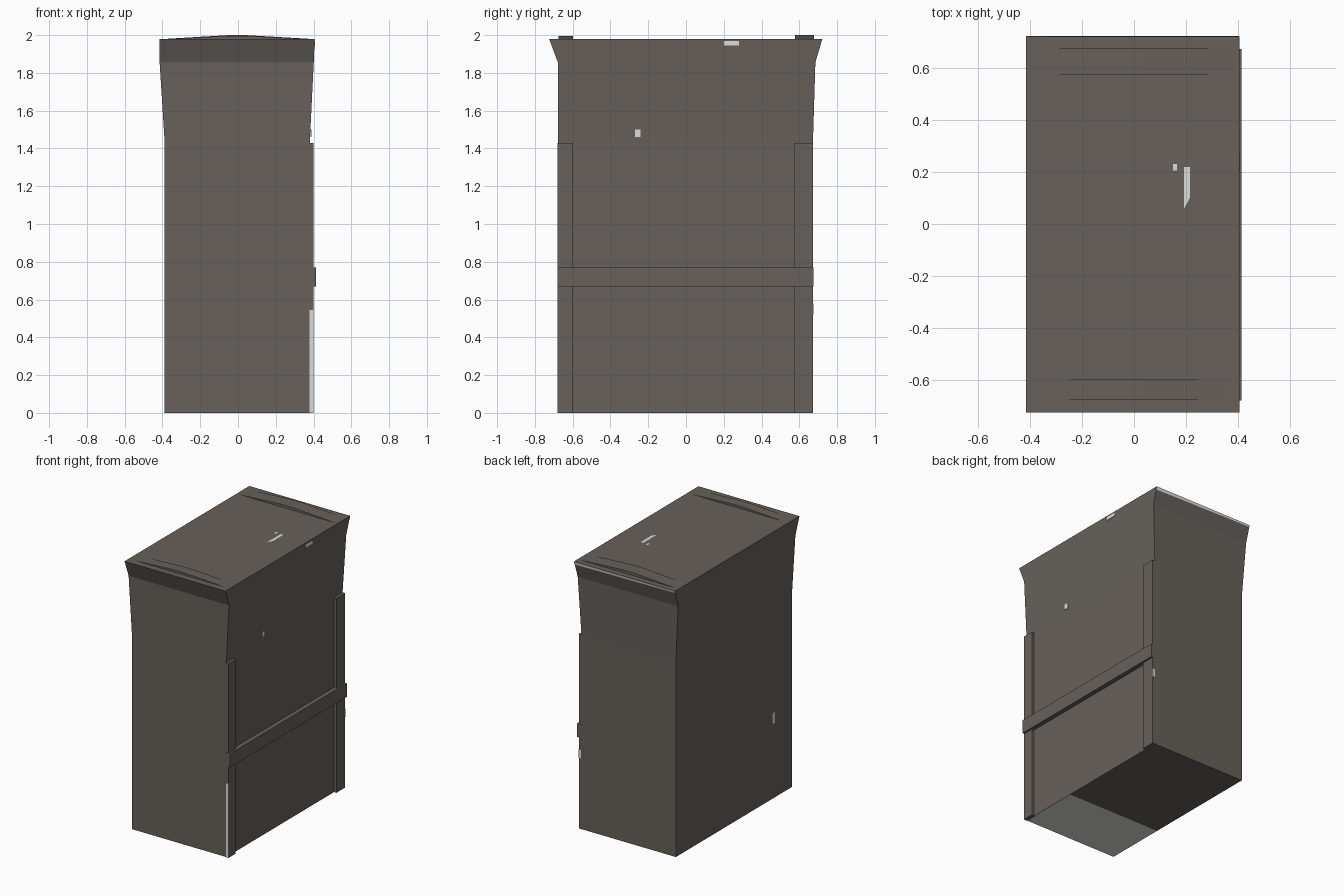
import bpy, bmesh
from mathutils import Vector

if "Cube" in bpy.data.objects:
    bpy.data.objects.remove(bpy.data.objects["Cube"])


def material(name, rgb):
    m = bpy.data.materials.new(name)
    m.diffuse_color = (*rgb, 1)
    m.use_nodes = True
    m.node_tree.nodes["Principled BSDF"].inputs["Base Color"].default_value = m.diffuse_color
    return m


BROWN = material("dark taupe", (0.135, 0.119, 0.106))
PALE = material("pale grey", (0.72, 0.72, 0.71))


def finish(name, bm, mats=(BROWN,)):
    bmesh.ops.recalc_face_normals(bm, faces=bm.faces)
    me = bpy.data.meshes.new(name)
    bm.to_mesh(me)
    bm.free()
    for m in mats:
        me.materials.append(m)
    ob = bpy.data.objects.new(name, me)
    bpy.context.collection.objects.link(ob)
    return ob


def box(name, lo, hi, mat=BROWN):
    bm = bmesh.new()
    bmesh.ops.create_cube(bm, size=1)
    for v in bm.verts:
        v.co = Vector([lo[i] if v.co[i] < 0 else hi[i] for i in range(3)])
    return finish(name, bm, (mat,))


def plate(name, corners, mat=PALE):
    bm = bmesh.new()
    bm.faces.new([bm.verts.new(c) for c in corners])
    return finish(name, bm, (mat,))


# main body: rectangular rings lofted upward, flaring at the top
rings = [  # x0, x1, y0, y1, z
    (-0.388, 0.38, -0.678, 0.672, 0.0),
    (-0.388, 0.38, -0.678, 0.672, 1.43),
    (-0.415, 0.401, -0.678, 0.685, 1.855),
    (-0.415, 0.406, -0.725, 0.722, 1.98),
]
bm = bmesh.new()
loops = []
for x0, x1, y0, y1, z in rings:
    loops.append([bm.verts.new(c) for c in
                  ((x0, y0, z), (x1, y0, z), (x1, y1, z), (x0, y1, z))])
for a, b in zip(loops, loops[1:]):
    for i in range(4):
        j = (i + 1) % 4
        bm.faces.new((a[i], a[j], b[j], b[i]))
bm.faces.new(loops[-1])
bottom = bm.faces.new(loops[0][::-1])
# pale front strip of the underside
bmesh.ops.bisect_plane(bm, geom=[bottom] + bottom.edges[:] + bottom.verts[:],
                       plane_co=(0, -0.22, 0), plane_no=(0, 1, 0))
for f in bm.faces:
    c = f.calc_center_median()
    if c.z < 0.001 and c.y < -0.22:
        f.material_index = 1
finish("body", bm, (BROWN, PALE))

# corner strips and rail on the right side
box("front_corner_strip", (0.37, -0.679, 0), (0.40, -0.598, 1.43))
box("back_corner_strip", (0.37, 0.572, 0), (0.40, 0.673, 1.43))
box("side_rail", (0.37, -0.68, 0.67), (0.413, 0.674, 0.77))

# low arched ridges on the top
for name, y0, y1, peak, w in (("front_top_ridge", -0.675, -0.597, 1.996, 0.38),
                              ("back_top_ridge", 0.576, 0.678, 2.0, 0.40)):
    bm = bmesh.new()
    prof = [(-w, 1.979), (-0.05, peak), (0.04, peak), (w, 1.979)]
    base = bm.faces.new([bm.verts.new((x, y0, z)) for x, z in prof])
    ext = bmesh.ops.extrude_face_region(bm, geom=[base], use_keep_orig=True)
    for v in ext["geom"]:
        if isinstance(v, bmesh.types.BMVert):
            v.co.y = y1
    finish(name, bm)

# pale worn marks on the surfaces
e = 0.002
box("front_strip_mark", (0.379, -0.681, 0), (0.40, -0.678, 0.545), PALE)
box("back_strip_mark", (0.381, 0.672, 0.52), (0.40, 0.675, 0.58), PALE)
box("side_mark", (0.383, -0.27, 1.46), (0.388, -0.24, 1.50), PALE)
box("side_top_mark", (0.40, 0.20, 1.945), (0.408, 0.28, 1.968), PALE)
box("left_mark", (-0.39, -0.475, 0.55), (-0.385, -0.45, 0.63), PALE)
plate("top_mark", [(0.193, 0.06, 1.98 + e), (0.215, 0.10, 1.98 + e),
                   (0.215, 0.22, 1.98 + e), (0.193, 0.22, 1.98 + e)])
plate("top_small_mark", [(0.15, 0.205, 1.98 + e), (0.165, 0.205, 1.98 + e),
                         (0.165, 0.23, 1.98 + e), (0.15, 0.23, 1.98 + e)])
plate("back_edge_mark", [(0.405, 0.717 + e, 1.957), (0.405, 0.722 + e, 1.98),
                         (-0.414, 0.722 + e, 1.98), (-0.414, 0.719 + e, 1.968)])
